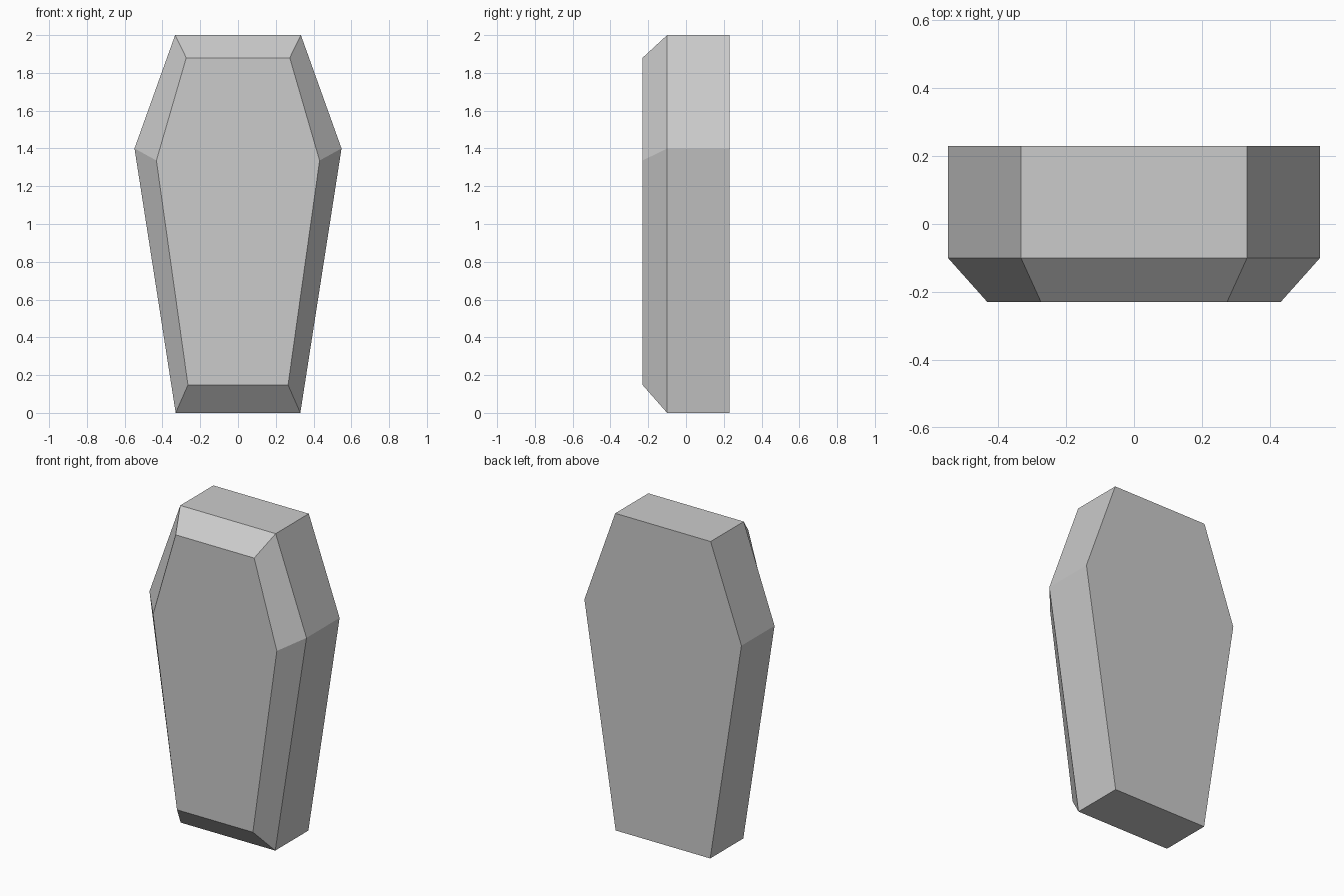
import bpy
import bmesh

if "Cube" in bpy.data.objects:
    bpy.data.objects.remove(bpy.data.objects["Cube"])


def ring(bm, half_profile, y):
    """Mirror a right-hand (x, z) profile into a closed six-sided ring at depth y."""
    pts = half_profile + [(-x, z) for x, z in reversed(half_profile)]
    return [bm.verts.new((x, y, z)) for x, z in pts]


# Half outlines, foot to head: full body and inset lid panel
body = [(0.33, 0.0), (0.548, 1.40), (0.333, 2.0)]
panel = [(0.265, 0.148), (0.432, 1.336), (0.274, 1.88)]

bm = bmesh.new()
rings = [ring(bm, body, 0.23), ring(bm, body, -0.10), ring(bm, panel, -0.23)]

# Straight sides, then the bevelled lid border
for a, b in zip(rings, rings[1:]):
    for i in range(len(a)):
        j = (i + 1) % len(a)
        bm.faces.new((a[i], a[j], b[j], b[i]))

# Flat back and lid panel
bm.faces.new(rings[0])
bm.faces.new(rings[-1])
bmesh.ops.recalc_face_normals(bm, faces=bm.faces[:])

mesh = bpy.data.meshes.new("coffin")
bm.to_mesh(mesh)
bm.free()
bpy.context.collection.objects.link(bpy.data.objects.new("coffin", mesh))
